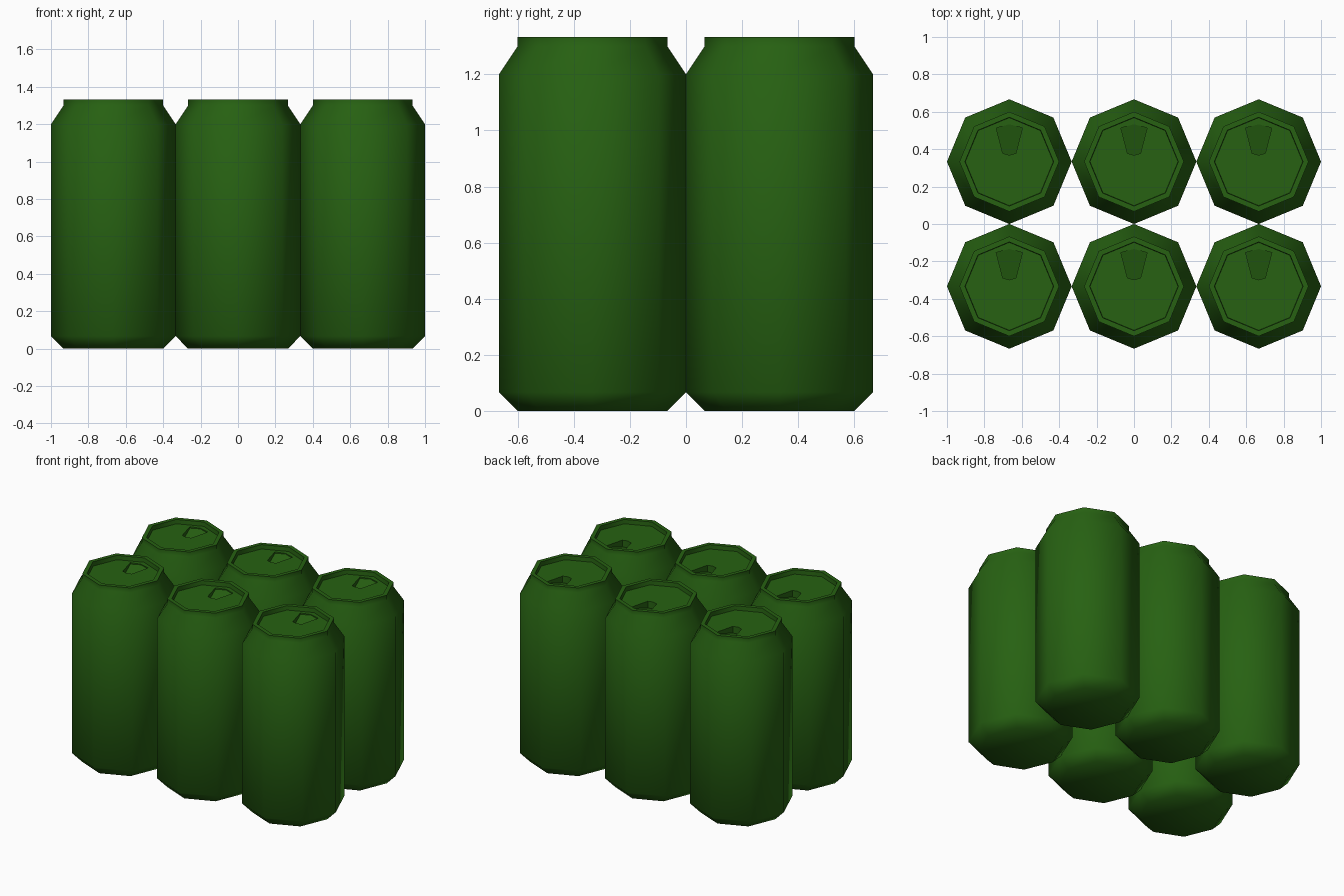
import bpy, bmesh
from math import radians, cos, sin, pi
from mathutils import Vector

cube = bpy.data.objects.get("Cube")
if cube:
    bpy.data.objects.remove(cube, do_unlink=True)

SIDES = 8
R = 1 / 3
NECK = R * 0.8
HEIGHT = 4 / 3
LID_Z = HEIGHT - 0.03

# One green paint for everything
green = bpy.data.materials.new("dark green")
green.use_nodes = True
colour = (0.02, 0.12, 0.006, 1)
green.diffuse_color = colour
green.node_tree.nodes["Principled BSDF"].inputs["Base Color"].default_value = colour


def ring(bm, radius, z):
    angles = [2 * pi * i / SIDES for i in range(SIDES)]
    return [bm.verts.new((radius * cos(a), radius * sin(a), z)) for a in angles]


def bridge(bm, lower, upper):
    n = len(lower)
    for i in range(n):
        j = (i + 1) % n
        bm.faces.new((lower[i], lower[j], upper[j], upper[i]))


def loop_edges(bm, loop):
    return [bm.edges.get((v, loop[(i + 1) % len(loop)])) for i, v in enumerate(loop)]


def build_can():
    bm = bmesh.new()
    # Base, chamfer, body, shoulder, rim and recessed lid edge
    profile = [(NECK, 0), (R, 0.067), (R, 1.2), (NECK, 1.3),
               (NECK, HEIGHT), (0.237, HEIGHT), (0.235, LID_Z)]
    rings = [ring(bm, r, z) for r, z in profile]
    bm.faces.new(rings[0])
    for lower, upper in zip(rings, rings[1:]):
        bridge(bm, lower, upper)

    # Mouth opening: a flap pushed in, deepest at its narrow end
    half = [(0, 0.2), (0.07, 0.18), (0.035, 0.045), (0, 0.035)]
    outline = half + [(-x, y) for x, y in half[2:0:-1]]
    lip = [bm.verts.new((x, y, LID_Z)) for x, y in outline]
    floor = [bm.verts.new((x, y, LID_Z - 0.005 - 0.27 * (0.2 - y))) for x, y in outline]
    bridge(bm, floor, lip)
    bm.faces.new(floor)

    # Lid surface around the opening
    edges = loop_edges(bm, rings[-1]) + loop_edges(bm, lip)
    bmesh.ops.triangle_fill(bm, edges=edges, use_beauty=True, normal=Vector((0, 0, 1)))
    bmesh.ops.recalc_face_normals(bm, faces=bm.faces)

    mesh = bpy.data.meshes.new("can")
    bm.to_mesh(mesh)
    bm.free()
    mesh.materials.append(green)
    return mesh


can_mesh = build_can()

# Two rows of three cans
cans = []
for row, y in (("front", -R), ("back", R)):
    for side, x in (("right", -2 * R), ("middle", 0), ("left", 2 * R)):
        can = bpy.data.objects.new(f"{row}_{side}_can", can_mesh)
        can.location = (x, y, 0)
        bpy.context.collection.objects.link(can)
        cans.append(can)

# Soft body facets, crisp rim
bpy.ops.object.select_all(action="DESELECT")
cans[0].select_set(True)
bpy.context.view_layer.objects.active = cans[0]
bpy.ops.object.shade_smooth_by_angle(angle=radians(50))
